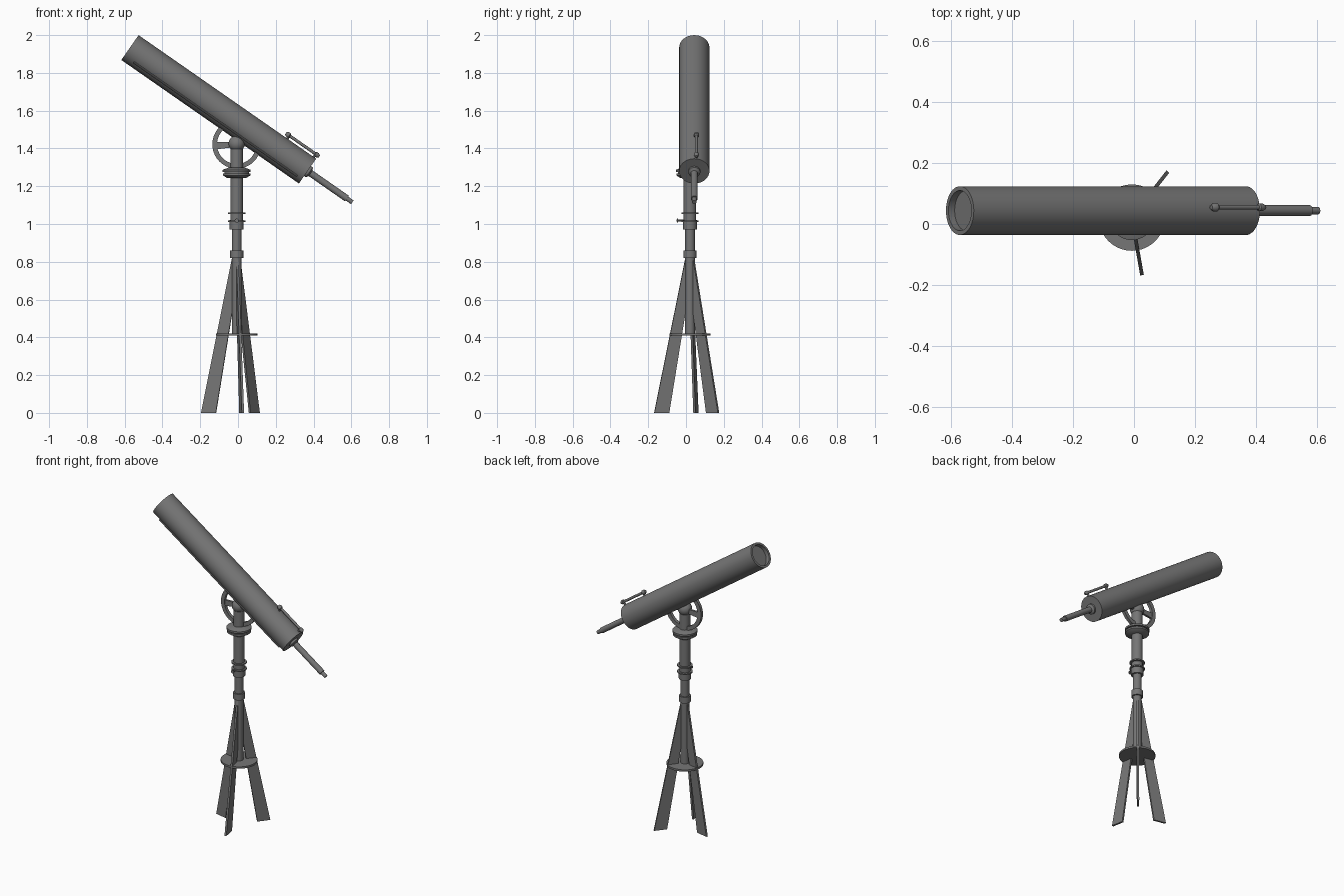
import bpy, bmesh
from math import radians, sin, cos, pi
from mathutils import Vector, Matrix

cube = bpy.data.objects.get("Cube")
if cube:
    bpy.data.objects.remove(cube, do_unlink=True)

GREY = (0.18, 0.18, 0.18, 1)
metal = bpy.data.materials.new("dark_grey_metal")
metal.use_nodes = True
metal.diffuse_color = GREY
metal.node_tree.nodes["Principled BSDF"].inputs["Base Color"].default_value = GREY


def finish(name, bm, smooth=True):
    """Turn a bmesh into a named object."""
    bmesh.ops.remove_doubles(bm, verts=bm.verts, dist=1e-5)
    bmesh.ops.recalc_face_normals(bm, faces=bm.faces)
    mesh = bpy.data.meshes.new(name)
    bm.to_mesh(mesh)
    bm.free()
    mesh.materials.append(metal)
    obj = bpy.data.objects.new(name, mesh)
    bpy.context.collection.objects.link(obj)
    if smooth:
        bpy.ops.object.select_all(action='DESELECT')
        obj.select_set(True)
        bpy.context.view_layer.objects.active = obj
        bpy.ops.object.shade_smooth_by_angle(angle=radians(35))
    return obj


def lathe(name, origin, axis, profile, sides=32):
    """Spin (distance along axis, radius) points around an axis."""
    bm = bmesh.new()
    verts = [bm.verts.new((r, 0, d)) for d, r in profile]
    edges = [bm.edges.new(pair) for pair in zip(verts, verts[1:])]
    bmesh.ops.spin(bm, geom=verts + edges, cent=(0, 0, 0), axis=(0, 0, 1),
                   angle=2 * pi, steps=sides)
    bmesh.ops.remove_doubles(bm, verts=bm.verts, dist=1e-5)
    turn = Vector((0, 0, 1)).rotation_difference(Vector(axis)).to_matrix().to_4x4()
    bm.transform(Matrix.Translation(origin) @ turn)
    return finish(name, bm)


def rod(name, start, end, radius, sides=16):
    start, end = Vector(start), Vector(end)
    length = (end - start).length
    return lathe(name, start, end - start,
                 [(0, 0), (0, radius), (length, radius), (length, 0)], sides)


def slab(name, outline, thickness, matrix):
    """Extrude an XZ outline evenly either side of its plane."""
    bm = bmesh.new()
    face = bm.faces.new([bm.verts.new((x, -thickness / 2, z)) for x, z in outline])
    out = bmesh.ops.extrude_face_region(bm, geom=[face])
    moved = [v for v in out["geom"] if isinstance(v, bmesh.types.BMVert)]
    bmesh.ops.translate(bm, verts=moved, vec=(0, thickness, 0))
    bm.transform(matrix)
    return finish(name, bm, smooth=False)


CENTRE = Vector((-0.007, 0.021, 0))
UP = Vector((0, 0, 1))
PIVOT = CENTRE + UP * 1.425

# Tripod legs: tapered upright blades
for i, angle in enumerate((52, 168, 280)):
    place = Matrix.Translation(CENTRE) @ Matrix.Rotation(radians(angle), 4, 'Z')
    slab(f"leg_{i + 1}", [(0.112, 0), (0.192, 0), (0.022, 0.83), (0, 0.83), (0, 0.68)],
         0.012, place)

# Spreader plate and central column
rod("spreader_plate", CENTRE + UP * 0.409, CENTRE + UP * 0.421, 0.109, 40)
rod("lower_column", CENTRE + UP * 0.41, CENTRE + UP * 0.98, 0.026, 24)
rod("leg_collar", CENTRE + UP * 0.82, CENTRE + UP * 0.86, 0.035, 24)
rod("upper_column", CENTRE + UP * 0.97, CENTRE + UP * 1.42, 0.033, 24)
rod("clamp_sleeve", CENTRE + UP * 0.97, CENTRE + UP * 1.02, 0.037, 24)
for name, z in (("lower_clamp_ring", 1.015), ("upper_clamp_ring", 1.056)):
    rod(name, CENTRE + UP * (z - 0.004), CENTRE + UP * (z + 0.004), 0.046, 24)

# Clamp screw with a thumb head
screw = CENTRE + Vector((0, -0.03, 1.018))
rod("clamp_screw", screw, screw + Vector((0, -0.04, 0)), 0.005, 10)
rod("clamp_screw_head", screw + Vector((0, -0.034, 0)), screw + Vector((0, -0.039, 0)), 0.011, 10)

# Rotating flange and pivot ball
lathe("azimuth_flange", CENTRE, UP,
      [(1.243, 0), (1.243, 0.05), (1.257, 0.072), (1.268, 0.072), (1.268, 0.064),
       (1.275, 0.064), (1.275, 0.074), (1.287, 0.074), (1.298, 0.045), (1.298, 0)], 40)
lathe("pivot_ball", PIVOT, UP,
      [(-0.043 * cos(pi * k / 12), 0.043 * sin(pi * k / 12)) for k in range(13)], 24)

# Altitude wheel: rim and four spokes
wheel = PIVOT + Vector((0, 0.008, -0.003))
lathe("altitude_wheel_rim", wheel, (0, 1, 0),
      [(-0.01, 0.104), (-0.01, 0.129), (0.01, 0.129), (0.01, 0.104), (-0.01, 0.104)], 40)
for i in range(4):
    place = Matrix.Translation(wheel) @ Matrix.Rotation(i * pi / 2 + radians(-4), 4, 'Y')
    slab(f"wheel_spoke_{i + 1}", [(0, -0.013), (0.11, -0.019), (0.11, 0.019), (0, 0.013)],
         0.014, place)

# Main tube with a recessed lens
TOP = Vector((-0.572, 0.044, 1.934))
END = Vector((0.368, 0.044, 1.28))
AXIS = (END - TOP).normalized()
LENGTH = (END - TOP).length
OUT = AXIS.cross(Vector((0, 1, 0)))
OUT = OUT if OUT.z > 0 else -OUT
lathe("main_tube", TOP, AXIS,
      [(0.025, 0), (0.025, 0.066), (0, 0.066), (0, 0.08),
       (LENGTH, 0.08), (LENGTH, 0)], 48)

# Focuser collar, draw tube and eyepiece
lathe("draw_tube", END, AXIS,
      [(-0.01, 0), (-0.01, 0.032), (0.012, 0.032), (0.02, 0.018), (0.255, 0.018),
       (0.255, 0.012), (0.289, 0.012), (0.289, 0)], 24)

# Finder scope on two posts
finder = Vector((0.342, 0.055, 1.419))
lathe("finder_scope", finder, AXIS,
      [(-0.108, 0), (-0.108, 0.008), (-0.098, 0.014), (-0.086, 0.014), (-0.08, 0.008),
       (0.08, 0.008), (0.084, 0.013), (0.096, 0.013), (0.108, 0.007), (0.108, 0)], 16)
for name, s in (("finder_rear_post", 0.085), ("finder_front_post", -0.085)):
    foot = finder + AXIS * s
    rod(name, foot, foot - OUT * 0.03, 0.007, 12)

# Slim rail along the lower front of the tube
side = (-OUT * cos(radians(50)) + Vector((0, -1, 0)) * sin(radians(50))) * 0.082
rod("tube_rail", TOP + side + AXIS * 0.06, END + side - AXIS * 0.03, 0.006, 10)
